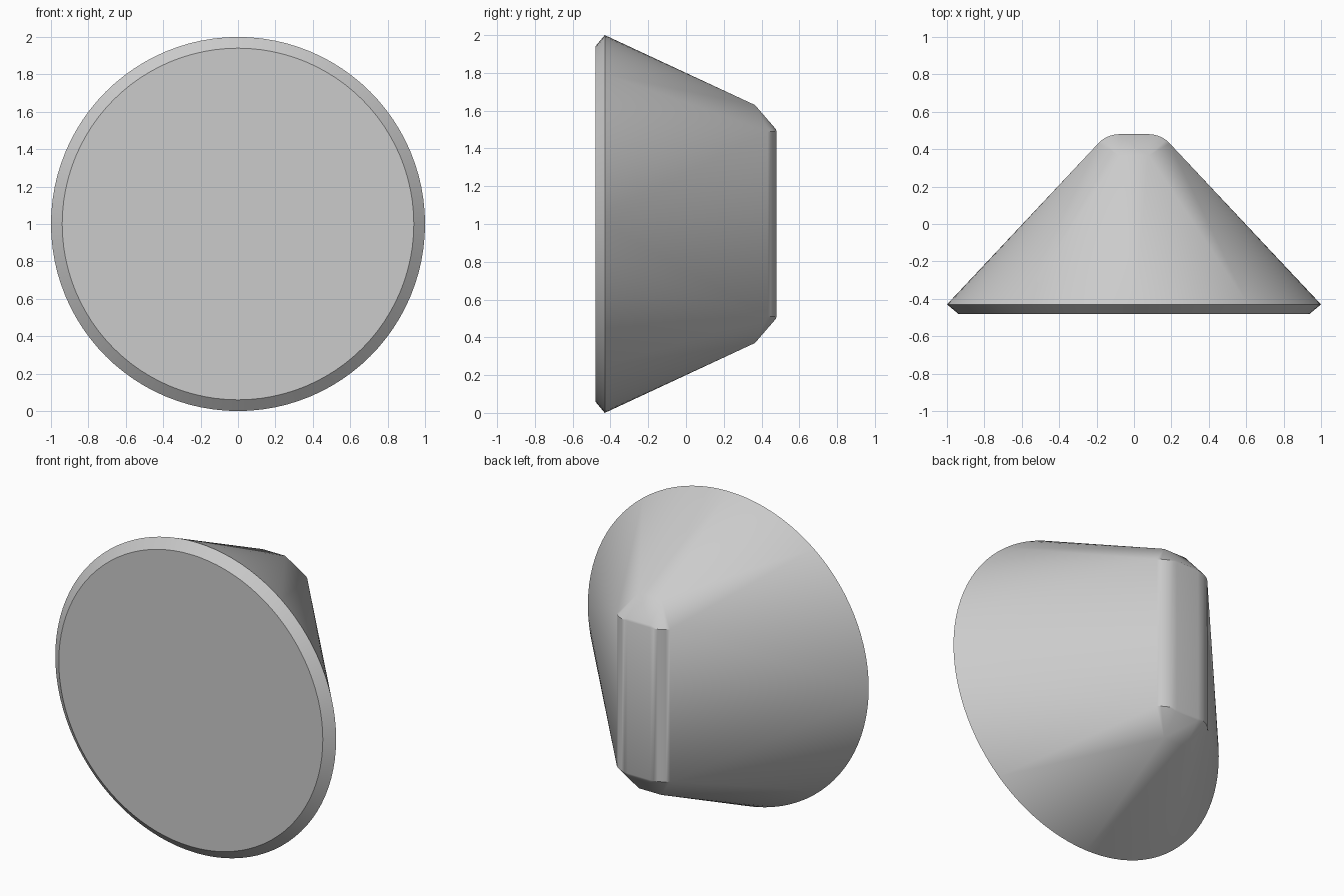
import bpy, bmesh, math

if "Cube" in bpy.data.objects:
    bpy.data.objects.remove(bpy.data.objects["Cube"])

grey = bpy.data.materials.new("plain_grey")
grey.diffuse_color = (0.6, 0.6, 0.6, 1)
grey.use_nodes = True
grey.node_tree.nodes["Principled BSDF"].inputs["Base Color"].default_value = grey.diffuse_color

bm = bmesh.new()

# Round front: bevelled disc rim
N = 96
for radius, y in ((0.94, -0.48), (1.0, -0.43)):
    for i in range(N):
        a = 2 * math.pi * i / N
        bm.verts.new((radius * math.cos(a), y, 1 + radius * math.sin(a)))

# Upright back ridge with rounded long edges and softened, chamfered ends
for sx in (-1, 1):
    for sz in (-1, 1):
        for i in range(6):
            a = math.radians(47) * i / 5
            x, y = 0.08 + 0.15 * math.sin(a), 0.33 + 0.15 * math.cos(a)
            bm.verts.new((sx * x, y, 1 + sz * 0.49))
        for x, y, z in ((0.08, 0.475, 0.503), (0.13, 0.455, 0.51), (0.08, 0.365, 0.63)):
            bm.verts.new((sx * x, y, 1 + sz * z))

# Skin stretched between disc and ridge
res = bmesh.ops.convex_hull(bm, input=bm.verts)
junk = {g for g in res["geom_interior"] + res["geom_unused"] if isinstance(g, bmesh.types.BMVert)}
bmesh.ops.delete(bm, geom=list(junk), context='VERTS')
bmesh.ops.dissolve_limit(bm, angle_limit=math.radians(0.3), verts=bm.verts, edges=bm.edges)
bmesh.ops.recalc_face_normals(bm, faces=bm.faces)

mesh = bpy.data.meshes.new("tapered_knob")
bm.to_mesh(mesh)
bm.free()
mesh.materials.append(grey)
obj = bpy.data.objects.new("tapered_knob", mesh)
bpy.context.collection.objects.link(obj)
bpy.context.view_layer.objects.active = obj
obj.select_set(True)
bpy.ops.object.shade_smooth_by_angle(angle=math.radians(30))
